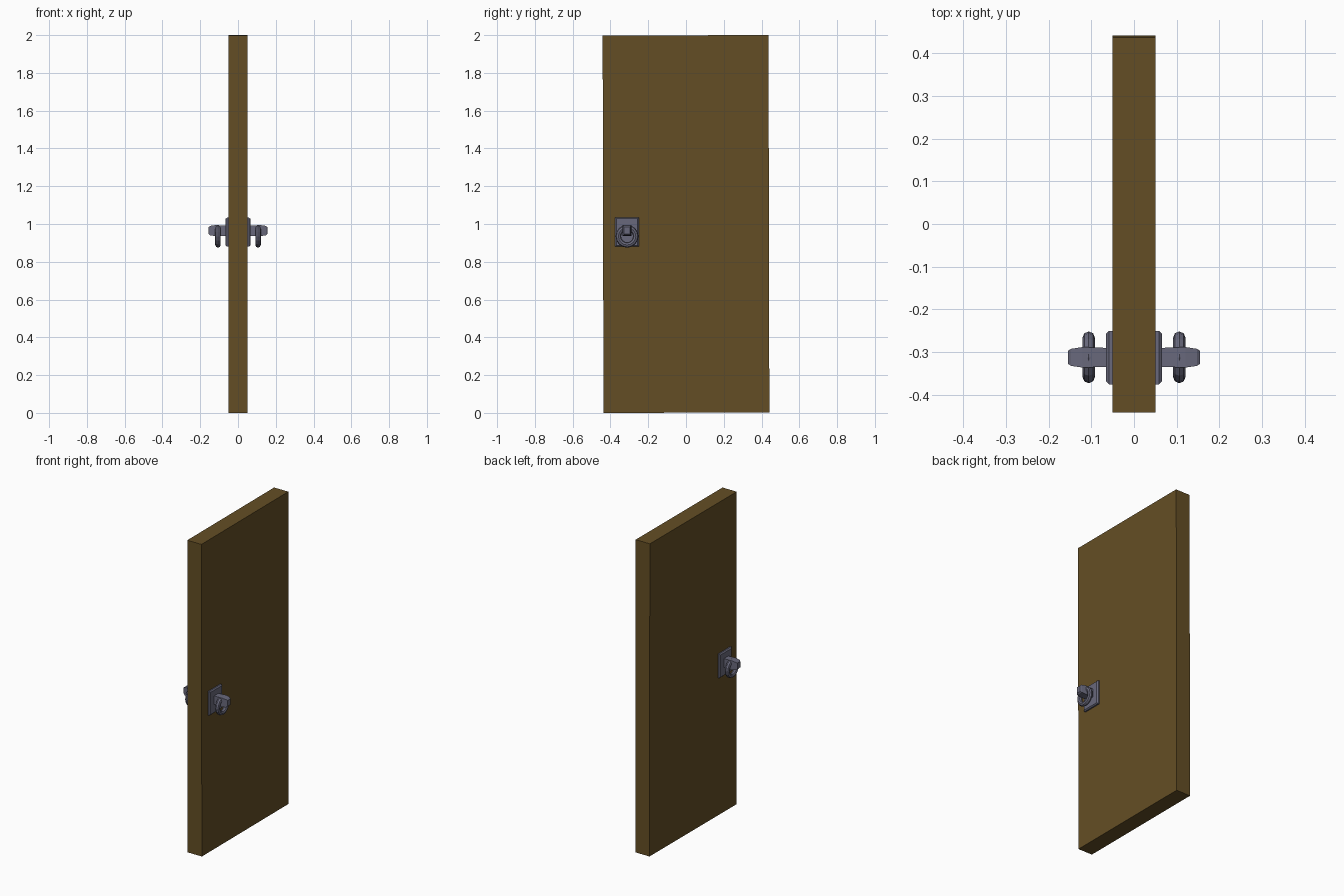
import bpy, bmesh, math
from mathutils import Matrix

if "Cube" in bpy.data.objects:
    bpy.data.objects.remove(bpy.data.objects["Cube"])


def material(name, color):
    m = bpy.data.materials.new(name)
    m.diffuse_color = color
    m.use_nodes = True
    m.node_tree.nodes["Principled BSDF"].inputs["Base Color"].default_value = m.diffuse_color
    return m


wood = material("wood", (0.127, 0.076, 0.018, 1))
iron = material("iron", (0.14, 0.14, 0.20, 1))


def finish(name, bm, mat):
    bmesh.ops.recalc_face_normals(bm, faces=bm.faces)
    me = bpy.data.meshes.new(name)
    bm.to_mesh(me)
    bm.free()
    me.materials.append(mat)
    ob = bpy.data.objects.new(name, me)
    bpy.context.collection.objects.link(ob)
    return ob


def loft(name, sections, side, mat):
    """Rectangular sections (x, y0, y1, z0, z1) joined along x."""
    bm = bmesh.new()
    rings = [[bm.verts.new((side * x, y, z)) for y, z in
              ((y0, z0), (y1, z0), (y1, z1), (y0, z1))]
             for x, y0, y1, z0, z1 in sections]
    for a, b in zip(rings, rings[1:]):
        for i in range(4):
            j = (i + 1) % 4
            bm.faces.new((a[i], a[j], b[j], b[i]))
    bm.faces.new(rings[0])
    bm.faces.new(rings[-1])
    return finish(name, bm, mat)


# Door slab, leaning very slightly
bm = bmesh.new()
bmesh.ops.create_cube(bm, size=1, matrix=Matrix.Translation((0, 0, 1))
                      @ Matrix.Rotation(math.radians(0.13), 4, 'X')
                      @ Matrix.Diagonal((0.10, 0.878, 1.998, 1)))
finish("door_slab", bm, wood)

for side, label in ((1, "right"), (-1, "left")):
    # Back plate with chamfered rim
    loft(f"plate_{label}", [(0.045, -0.375, -0.25, 0.88, 1.034),
                            (0.058, -0.375, -0.25, 0.88, 1.034),
                            (0.065, -0.369, -0.256, 0.886, 1.028)], side, iron)
    # Post holding the ring
    loft(f"post_{label}", [(0.06, -0.334, -0.290, 0.938, 0.992),
                           (0.12, -0.336, -0.288, 0.936, 0.994),
                           (0.147, -0.332, -0.292, 0.940, 0.990),
                           (0.155, -0.327, -0.297, 0.946, 0.984)], side, iron)
    # Hanging ring
    bpy.ops.mesh.primitive_torus_add(
        major_segments=16, minor_segments=8, major_radius=0.046,
        minor_radius=0.0145, location=(side * 0.106, -0.312, 0.935),
        rotation=(0, math.pi / 2, 0))
    ring = bpy.context.object
    ring.name = f"ring_{label}"
    ring.data.materials.append(iron)
    bpy.ops.object.shade_flat()
